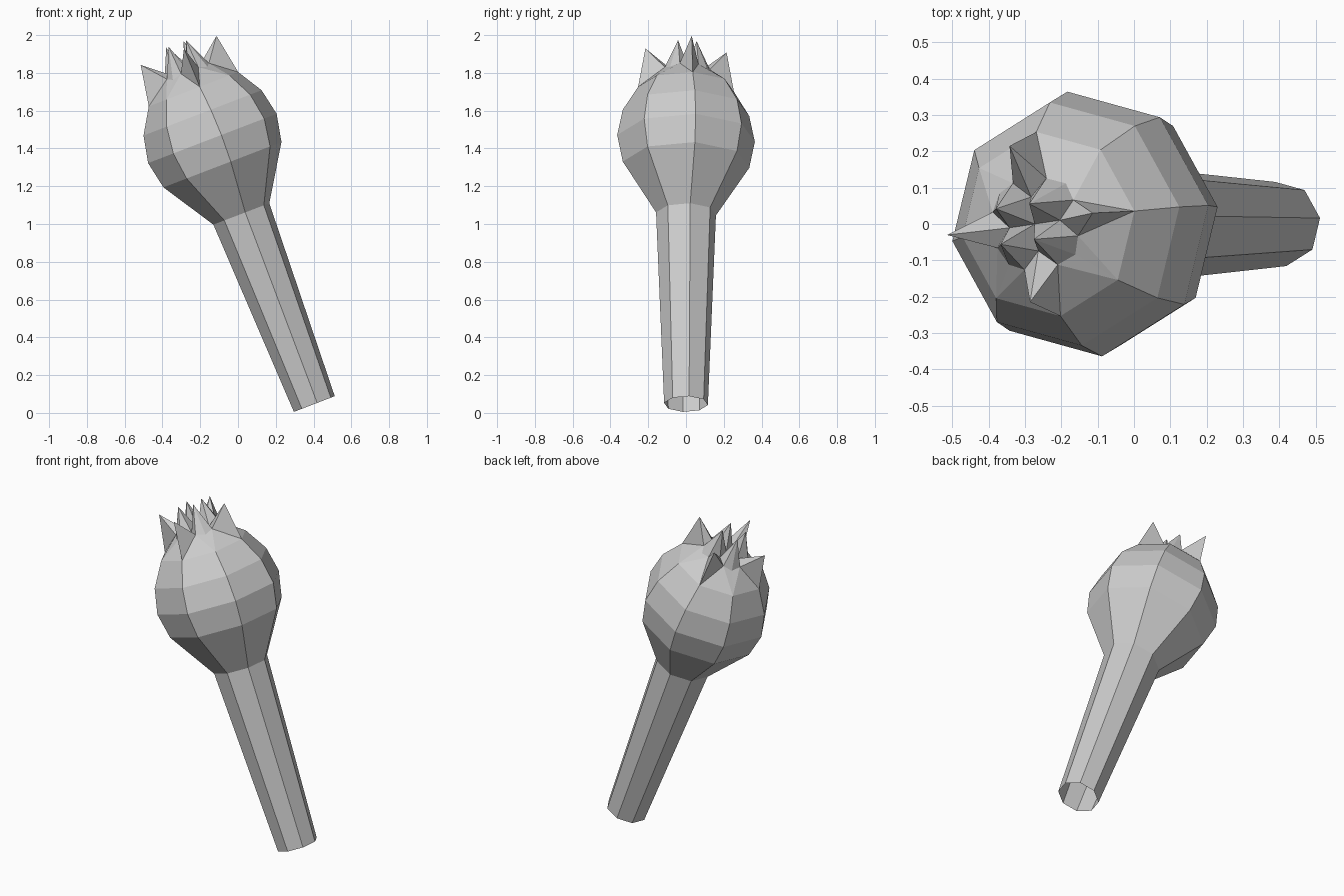
import bpy, bmesh, math
from mathutils import Matrix, Vector

cube = bpy.data.objects.get("Cube")
if cube:
    bpy.data.objects.remove(cube, do_unlink=True)

SIDES = 8
TURN = math.radians(8)
STEP = 2 * math.pi / SIDES
# The whole pod leans along one tilted axis, starting at the stem's open end
LEAN = Matrix.Translation((0.404, 0, 0.047)) @ Matrix.Rotation(math.radians(-21), 4, 'Y')

grey = bpy.data.materials.new("plain grey")
grey.use_nodes = True
colour = (0.6, 0.6, 0.6, 1)
grey.diffuse_color = colour
grey.node_tree.nodes["Principled BSDF"].inputs["Base Color"].default_value = colour


def polar(radius, height, k):
    """Point on the ring at side number k (halves fall between sides)."""
    a = TURN + k * STEP
    return Vector((radius * math.cos(a), radius * math.sin(a), height))


def finish(name, bm):
    bmesh.ops.remove_doubles(bm, verts=bm.verts, dist=0.0005)
    mesh = bpy.data.meshes.new(name)
    bm.to_mesh(mesh)
    bm.free()
    mesh.materials.append(grey)
    obj = bpy.data.objects.new(name, mesh)
    obj.matrix_world = LEAN
    bpy.context.collection.objects.link(obj)
    return obj


def lathe(name, profile):
    """Open faceted tube through (radius, height) rings."""
    bm = bmesh.new()
    rings = [[bm.verts.new(polar(r, h, k)) for k in range(SIDES)] for r, h in profile]
    for low, high in zip(rings, rings[1:]):
        for k in range(SIDES):
            n = (k + 1) % SIDES
            bm.faces.new((low[k], low[n], high[n], high[k]))
    return finish(name, bm)


# Hollow stem, open at the bottom
NECK = (0.16, 1.078)
lathe("stem", [(0.117, 0), NECK])

# Swollen seed pod
RIM = (0.256, 1.785)
lathe("pod", [NECK, (0.338, 1.357), (0.368, 1.506), (0.338, 1.651), RIM])

# Crown: wide outer spikes alternate with narrow inner spikes
crown = bmesh.new()


def tri(*points):
    crown.faces.new([crown.verts.new(p) for p in points])


centre = Vector((0, 0, 1.89))
for k in range(SIDES):
    rim = polar(*RIM, k)
    before, after = (polar(0.13, 1.885, k + s) for s in (-0.5, 0.5))
    tri(rim, polar(*RIM, k + 1), after)
    if k % 2 == 0:
        tip = polar(0.217, 2.005, k)
        valley = polar(0.075, 1.89, k)
        loop = [rim, after, valley, before]
    else:
        tip = polar(0.07, 2.042, k)
        foot = polar(0.14, 1.87, k)
        tri(rim, after, foot)
        tri(rim, foot, before)
        loop = [foot, after, polar(0.075, 1.89, k + 1), centre,
                polar(0.075, 1.89, k - 1), before]
    for a, b in zip(loop, loop[1:] + loop[:1]):
        tri(a, b, tip)
finish("crown", crown)
